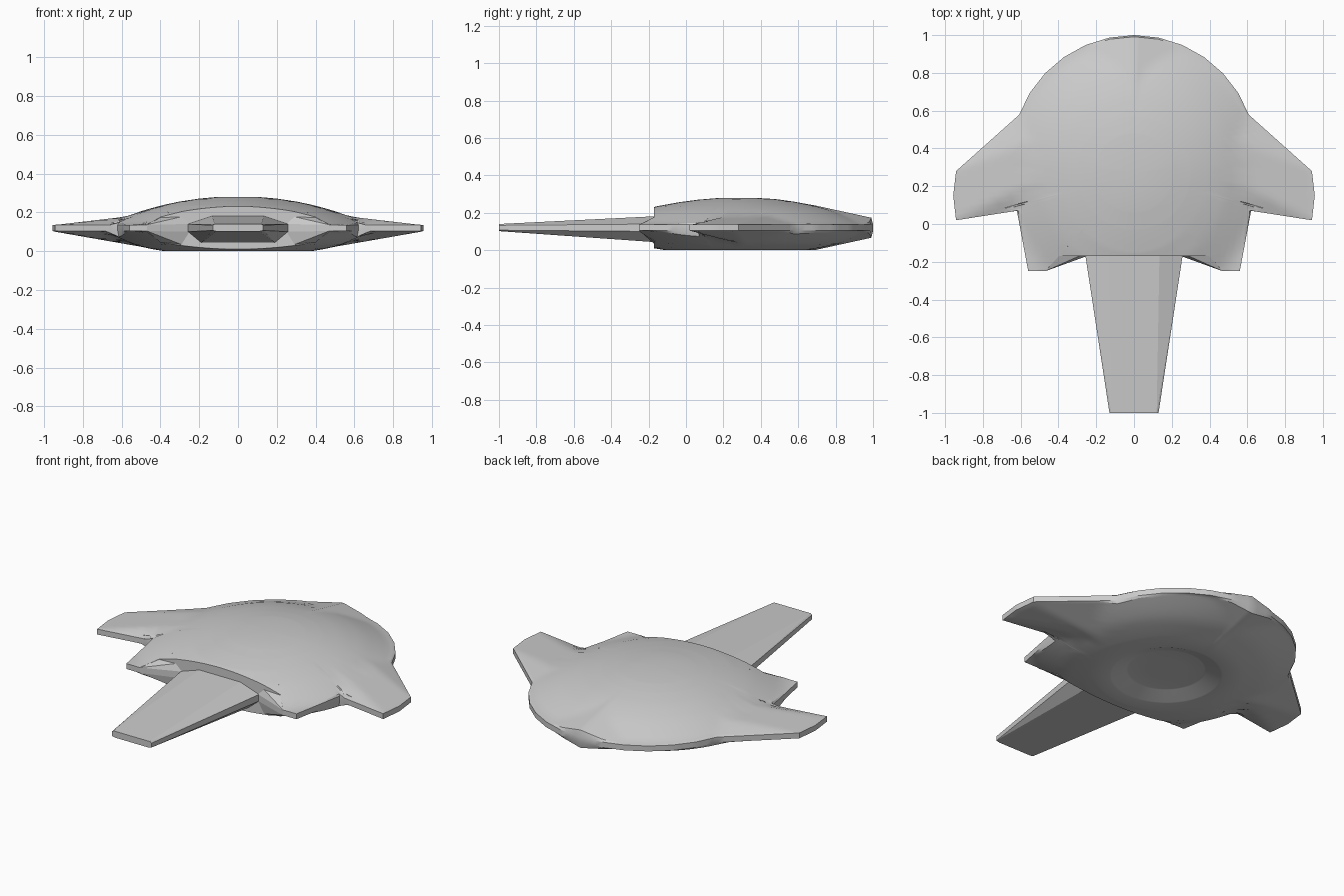
import bpy, bmesh, math

if "Cube" in bpy.data.objects:
    bpy.data.objects.remove(bpy.data.objects["Cube"])

CY = 0.27                      # centre of the underside recess and mesh rings
MID, RIM = 0.12, 0.016         # rim height and half thickness


def lerp_table(table, v):
    for (a, za), (b, zb) in zip(table, table[1:]):
        if v <= b:
            return za + (zb - za) * (v - a) / (b - a)
    return table[-1][1]


DOME = [(0, .28), (.1, .28), (.2, .271), (.3, .256), (.4, .235), (.5, .206),
        (.6, .166), (.65, .145), (.69, MID + RIM)]
BELLY = [(0, .036), (.21, .036), (.30, 0), (.38, 0), (.45, .012), (.55, .034),
         (.62, .062), (.67, .085), (.71, MID - RIM)]


def wing_thickness(x, y, root, slope, start):
    # tapers to the tip, the leading edge and the trailing edge
    lead = .847 - (.684 * x + .729 * y)
    trail = (y - .07) + .156 * (x - .62)
    return min(root - slope * (x - start), RIM + .3 * lead, RIM + .33 * trail)


def top_z(x, y):
    x, dy = abs(x), y - .3
    if dy < 0:
        dy *= .88
    wing = MID + wing_thickness(x, y, .06, .118, .56)
    return max(lerp_table(DOME, math.hypot(x, dy)), wing)


def bottom_z(x, y):
    x = abs(x)
    r = math.hypot(x, y - CY)
    z = lerp_table(BELLY, r)
    if r < .4:
        return z
    return max(0, min(z, MID - wing_thickness(x, y, .12, .175, .37)))


def make_object(name, bm):
    bmesh.ops.recalc_face_normals(bm, faces=bm.faces)
    me = bpy.data.meshes.new(name)
    bm.to_mesh(me)
    bm.free()
    ob = bpy.data.objects.new(name, me)
    bpy.context.collection.objects.link(ob)
    return ob


def hull(name, pts):
    bm = bmesh.new()
    for p in pts:
        bm.verts.new(p)
    bmesh.ops.convex_hull(bm, input=bm.verts)
    bmesh.ops.dissolve_limit(bm, angle_limit=.01, verts=bm.verts, edges=bm.edges)
    return make_object(name, bm)


# Plan outline: faceted round nose, swept wings, rear fins, flat stern
half = []
for i in range(7):
    a = math.radians(90 - i * 69.5 / 6)
    half.append((.65 * math.cos(a), .35 + .65 * math.sin(a)))
half += [(.942, .28), (.957, .15), (.942, .02), (.62, .07), (.56, -.25),
         (.47, -.25), (.40, -.17)]
corners = half + [(-x, y) for x, y in reversed(half[1:])]
outline = []
for (ax, ay), (bx, by) in zip(corners, corners[1:] + corners[:1]):
    n = max(1, math.ceil(math.hypot(bx - ax, by - ay) / .04))
    outline += [(ax + (bx - ax) * i / n, ay + (by - ay) * i / n) for i in range(n)]


# Saucer hull: circular rings that blend outward into the outline
def ring_points(radius, t):
    pts = []
    for x, y in outline:
        d = math.hypot(x, y - CY)
        cx, cy = x / d * radius, CY + (y - CY) / d * radius
        pts.append((cx + (x - cx) * t, cy + (y - cy) * t))
    return pts


RINGS = [(.1, 0), (.205, 0), (.215, 0), (.295, 0), (.305, 0)]
RINGS += [(.38, t) for t in (0, .12, .24, .36, .48, .6, .7, .8, .88, .94, .975, 1)]
bm = bmesh.new()
edges = []
for height, rim in ((top_z, MID + RIM), (bottom_z, MID - RIM)):
    centre = bm.verts.new((0, CY, height(0, CY)))
    prev = None
    for radius, t in RINGS:
        ring = []
        for x, y in ring_points(radius, t):
            stern = y < -.1 and abs(x) < .45
            z = rim if t == 1 and not stern else height(x, y)
            ring.append(bm.verts.new((x, y, z)))
        n = len(ring)
        for i in range(n):
            j = (i + 1) % n
            if prev:
                bm.faces.new((prev[i], prev[j], ring[j], ring[i]))
            else:
                bm.faces.new((centre, ring[j], ring[i]))
        prev = ring
    edges.append(prev)
up, low = edges
for i in range(len(up)):
    j = (i + 1) % len(up)
    bm.faces.new((up[i], up[j], low[j], low[i]))
saucer = make_object("saucer_hull", bm)
bpy.context.view_layer.objects.active = saucer
saucer.select_set(True)
bpy.ops.object.shade_smooth_by_angle(angle=math.radians(25))


# Tapered boom with a hexagonal-style section
def section(y, w, rim, top_w, top, bot_w, bot):
    return [(s * x, y, z) for s in (-1, 1) for x, z in
            ((w, MID + rim), (w, MID - rim), (top_w, top), (bot_w, bot))]


hull("tail_boom", section(-.15, .26, .02, .135, .182, .19, .042)
     + section(-1, .13, .013, .12, .14, .11, .102))

# Wedges joining the stern wall to the rear fins
for side, s in (("right", 1), ("left", -1)):
    hull("stern_wedge_" + side, [
        (s * x, y, z) for x, y, z in (
            (.47, -.25, .136), (.47, -.25, .104), (.25, -.17, .14), (.25, -.17, .1),
            (.40, -.165, .175), (.40, -.165, .045), (.28, -.165, .18), (.28, -.165, .03))])
